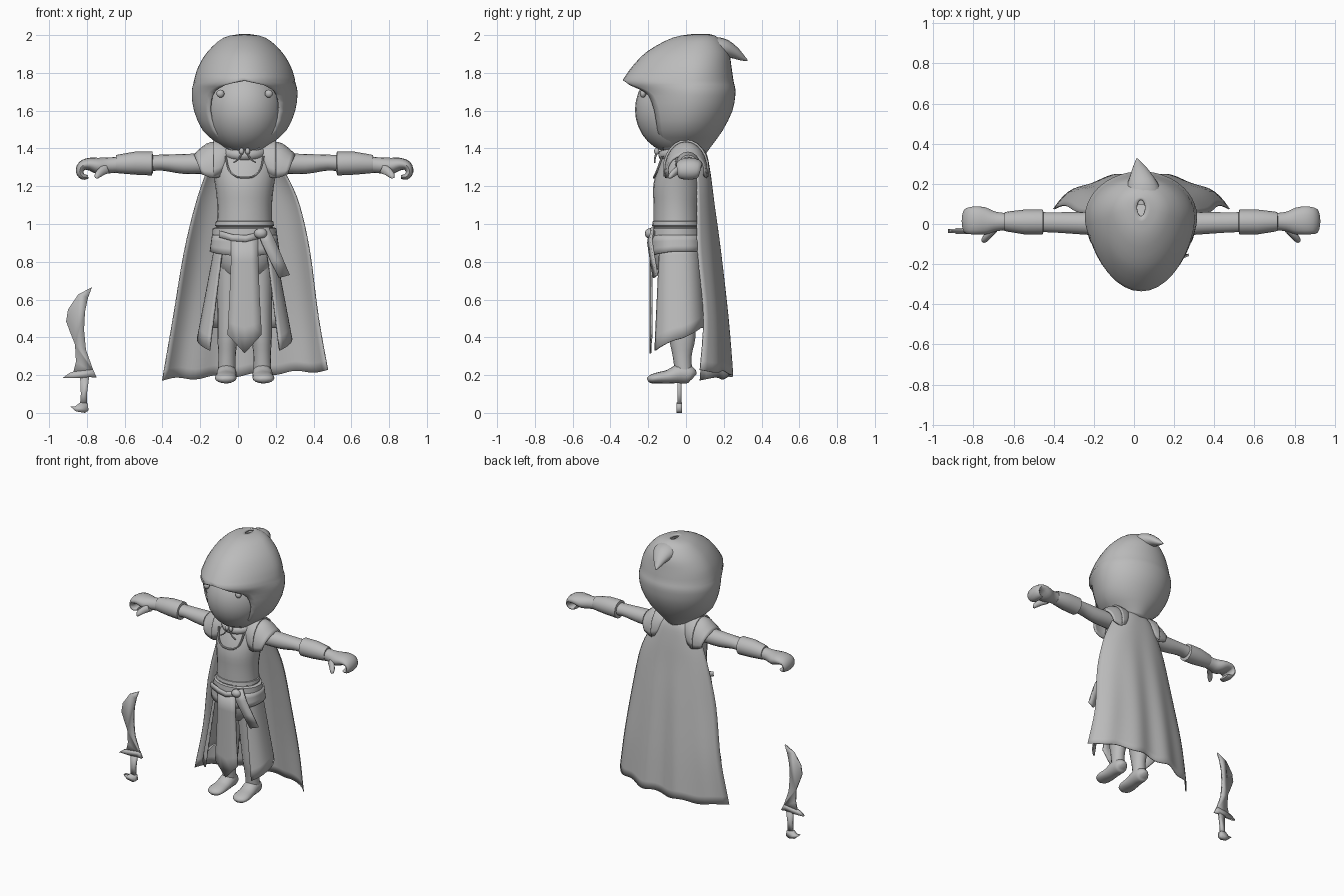
import bpy, bmesh, math
from mathutils import Vector

C = 0.035  # centre line of the figure
grey = bpy.data.materials.new("plain_grey")
grey.diffuse_color = (0.5, 0.5, 0.5, 1)


def finish(name, bm, thick=0, angle=50):
    bmesh.ops.remove_doubles(bm, verts=bm.verts, dist=0.0004)
    bmesh.ops.recalc_face_normals(bm, faces=bm.faces)
    me = bpy.data.meshes.new(name)
    bm.to_mesh(me)
    bm.free()
    ob = bpy.data.objects.new(name, me)
    bpy.context.collection.objects.link(ob)
    me.materials.append(grey)
    if thick:
        mod = ob.modifiers.new("thickness", 'SOLIDIFY')
        mod.thickness = thick
        mod.offset = 0
    bpy.ops.object.select_all(action='DESELECT')
    ob.select_set(True)
    bpy.context.view_layer.objects.active = ob
    bpy.ops.object.shade_smooth_by_angle(angle=math.radians(angle))
    return ob


def smooth(rows, n=3):
    """Catmull-Rom interpolation of a short list of tuples"""
    out = []
    for i in range(len(rows) - 1):
        a, b, c, d = (rows[max(0, min(len(rows) - 1, i + k))] for k in (-1, 0, 1, 2))
        for j in range(n):
            t = j / n
            out.append(tuple(0.5 * (2 * q + (r - p) * t + (2 * p - 5 * q + 4 * r - s) * t * t
                                    + (3 * q - p - 3 * r + s) * t ** 3)
                             for p, q, r, s in zip(a, b, c, d)))
    return out + [tuple(rows[-1])]


def skin(name, rows, closed=False, thick=0, angle=50):
    bm = bmesh.new()
    vs = [[bm.verts.new(p) for p in r] for r in rows]
    n = len(vs[0])
    for a, b in zip(vs, vs[1:]):
        for i in range(n if closed else n - 1):
            j = (i + 1) % n
            bm.faces.new((a[i], a[j], b[j], b[i]))
    if closed:
        bm.faces.new(vs[0])
        bm.faces.new(vs[-1])
    return finish(name, bm, thick, angle)


def tube(name, pts, side, seg=16, n=3, power=1.0):
    """Sweep: each point is x, y, z, radius along side, radius across"""
    pts = smooth(pts, n) if n > 1 else pts
    side, rows = Vector(side), []
    for i, p in enumerate(pts):
        t = Vector(pts[min(i + 1, len(pts) - 1)][:3]) - Vector(pts[max(i - 1, 0)][:3])
        up = t.normalized().cross(side).normalized()
        ring = []
        for k in range(seg):
            a = 2 * math.pi * k / seg
            c, s = math.cos(a), math.sin(a)
            c, s = (math.copysign(abs(v) ** power, v) for v in (c, s))
            ring.append(Vector(p[:3]) + side * c * max(p[3], .002) + up * s * max(p[4], .002))
        rows.append(ring)
    return skin(name, rows, True)


def ball(name, pos, scale, seg=20):
    bm = bmesh.new()
    bmesh.ops.create_uvsphere(bm, u_segments=seg, v_segments=seg // 2 + 2, radius=1)
    for v in bm.verts:
        v.co = Vector(pos) + Vector([a * b for a, b in zip(v.co, scale)])
    return finish(name, bm)


def plate(name, outline, y, thick):
    bm = bmesh.new()
    bm.faces.new([bm.verts.new((x, y, z)) for x, z in outline])
    return finish(name, bm, thick, 30)


X, Y = (1, 0, 0), (0, 1, 0)

# Hood: z, half width, front y, back y, centre y, opening half width
hood = smooth([(2.0, .02, .04, .12, .08, 0), (1.98, .11, -.07, .17, .07, 0),
               (1.91, .19, -.20, .22, .05, 0), (1.83, .24, -.28, .235, .04, 0),
               (1.76, .262, -.33, .245, .03, 0)], 3)
hood += smooth([(1.737, .267, -.325, .25, .03, .10), (1.715, .272, -.30, .255, .03, .14),
                (1.68, .274, -.275, .255, .03, .17), (1.60, .262, -.26, .24, .02, .183),
                (1.50, .218, -.23, .19, .0, .155), (1.43, .14, -.18, .14, -.01, .095),
                (1.375, .08, -.13, .10, -.01, .04)], 2)
rows = []
for z, hw, f, b, cy, w in hood:
    a0, row = math.asin(min(.95, max(0, w / hw))), []
    for i in range(41):
        a = a0 + (2 * math.pi - 2 * a0) * i / 40
        c = math.cos(a)
        y = cy - (cy - f) * c ** 1.25 if c > 0 else cy + (b - cy) * -c
        row.append((C + hw * math.sin(a), y, z))
    rows.append(row)
skin("hood", rows, thick=.012)
tube("hood_tip", [(C + .01, .10, 1.925, .10, .065), (C + .01, .19, 1.93, .08, .055),
                  (C, .25, 1.91, .052, .035), (C - .01, .29, 1.885, .028, .02),
                  (C - .02, .325, 1.865, .004, .004)], X)

# Head, eyes, neck and collar
ball("face", (C, -.045, 1.605), (.205, .225, .235), 28)
for s in (-1, 1):
    ball("eye", (C + s * .128, -.228, 1.69), (.021, .016, .021), 12)
    ball("collar_knot", (C + s * .016, -.155, 1.385), (.014, .014, .018), 10)
    tube("collar_string", [(C + s * .015, -.155, 1.38, .006, .006),
                           (C + s * .03, -.165, 1.345, .005, .005),
                           (C + s * .06, -.165, 1.325, .004, .004)], Y, 6)
tube("neck", [(C, -.02, 1.32, .085, .085), (C, -.02, 1.42, .08, .08)], X, 16, 1)
rows = []
for k in range(33):
    a = 2 * math.pi * k / 32
    rows.append([(C + (.105 + .022 * math.cos(b)) * math.sin(a),
                  -.02 - (.105 + .022 * math.cos(b)) * math.cos(a),
                  1.385 + .02 * math.cos(a) * -1 + .028 * math.sin(b))
                 for b in (i * math.pi / 4 for i in range(8))])
skin("collar", rows, True)

# Torso and neckline
tube("torso", [(C, -.02, 1.40, .07, .07), (C, -.02, 1.365, .15, .09), (C, -.03, 1.30, .17, .11),
               (C, -.045, 1.2, .155, .128), (C, -.05, 1.1, .145, .122), (C, -.05, 1.0, .147, .122),
               (C, -.05, .9, .16, .122), (C, -.05, .80, .15, .115), (C, -.04, .72, .10, .08)],
     X, 24)
tube("neckline", [(C - .10, -.125, 1.36, .006, .006), (C - .085, -.15, 1.29, .006, .006),
                  (C - .04, -.168, 1.25, .006, .006), (C + .04, -.168, 1.25, .006, .006),
                  (C + .085, -.15, 1.29, .006, .006), (C + .10, -.125, 1.36, .006, .006)], Y, 6)

for s in (-1, 1):
    # Sleeve, bracer, hand and thumb
    def arm(name, pts, **kw):
        tube(name, [(C + s * p[0],) + tuple(p[1:]) for p in pts], Y, **kw)
    arm("sleeve", [(.10, 0, 1.325, .06, .06), (.20, .002, 1.32, .06, .055),
                   (.32, .005, 1.318, .055, .053), (.44, .008, 1.325, .05, .042),
                   (.52, .01, 1.32, .05, .045)])
    arm("bracer", [(.485, .01, 1.32, .045, .045), (.49, .01, 1.32, .062, .063),
                   (.58, .01, 1.322, .062, .061), (.665, .012, 1.318, .05, .05),
                   (.68, .012, 1.318, .046, .047), (.682, .012, 1.318, .03, .03)], n=1)
    arm("hand", [(.66, .012, 1.315, .042, .042), (.72, .012, 1.31, .048, .042),
                 (.77, .015, 1.307, .066, .044), (.82, .018, 1.317, .07, .034),
                 (.86, .016, 1.308, .066, .026), (.873, .014, 1.275, .06, .02),
                 (.855, .012, 1.25, .054, .016), (.828, .012, 1.25, .045, .01)])
    arm("thumb", [(.725, -.02, 1.295, .025, .028), (.755, -.05, 1.28, .022, .024),
                  (.778, -.075, 1.258, .018, .018), (.785, -.085, 1.242, .008, .008)], seg=10)

    # Layered shoulder pads
    for name, g, pad in (("shoulder_pad", 0, [(.10, 1.41, 1.36, .07), (.14, 1.43, 1.30, .10),
                                              (.20, 1.42, 1.28, .108), (.265, 1.365, 1.285, .098)]),
                         ("shoulder_trim", 1, [(.085, 1.425, 1.37, .085), (.12, 1.44, 1.31, .11),
                                               (.165, 1.44, 1.29, .116)])):
        skin(name, [[(C + s * (dx - .03 * (1 - math.cos(a)) * (1 - g)), r * math.sin(a),
                      zl + (zt - zl) * math.cos(a))
                     for a in (math.radians(-105 + 15 * k) for k in range(15))]
                    for dx, zt, zl, r in smooth(pad)], thick=.012)

    # Leg and foot
    tube("leg", [(C + s * .075, -.03, .78, .075, .085), (C + s * .083, -.025, .55, .062, .075),
                 (C + s * .09, -.02, .40, .054, .07), (C + s * .093, -.02, .30, .046, .05),
                 (C + s * .095, -.01, .19, .048, .045)], X)
    tube("foot", [(C + s * .095, .042, .19, .02, .02), (C + s * .095, .025, .20, .045, .044),
                  (C + s * .095, -.03, .208, .053, .052), (C + s * .097, -.09, .192, .054, .037),
                  (C + s * .10, -.15, .185, .058, .029), (C + s * .10, -.188, .178, .045, .022),
                  (C + s * .10, -.203, .172, .015, .01)], X)

    # Wrapped skirt half and hip flap
    def wrap(name, a0, a1, ztop, bottom, r0, r1, n=8):
        rows = []
        for i in range(n + 1):
            t, row = i / n, []
            for k in range(21):
                a = a0 + (a1 - a0) * k / 20
                c = math.cos(a)
                rx, ry = (p + (q - p) * t for p, q in zip(r0, r1))
                row.append((C + s * rx * math.sin(a),
                            -.045 - ry * math.copysign(abs(c) ** .75, c),
                            ztop + (bottom(a) - ztop) * t))
            rows.append(row)
        skin(name, rows, thick=.01)
    wrap("skirt_side", .84, math.pi, .9, lambda a: .33 + .12 * min(1, (a - .84) / 1.5),
         (.152, .125), (.248, .16))
    wrap("hip_flap", .24, 2.9, .94, lambda a: .825 + .02 * min(a, 1.5), (.168, .134), (.18, .14), 3)

# Front cloth panel
skin("front_panel", [[(C + u * w, -.18 - .008 * (1 - u * u), z + .1 * abs(u) * tip)
                      for u in (-1, -.5, 0, .5, 1)]
                     for z, w, tip in ((.93, .07, 0), (.8, .072, 0), (.6, .08, 0),
                                       (.45, .087, .3), (.315, .09, 1))], thick=.008)

# Belts, buckle knot and hanging strap
for name, z0, z1, rx, ry in (("belt", .93, .982, .173, .138), ("upper_belt", .985, 1.02, .156, .13)):
    tube(name, [(C, -.05, z0, rx - .01, ry - .01), (C, -.05, z0 + .006, rx, ry),
                (C, -.05, z1 - .006, rx - .004, ry - .004), (C, -.05, z1, rx - .016, ry - .016)],
         X, 24, 1)
ball("belt_knot", (C + .085, -.19, .95), (.035, .028, .028), 12)
skin("hanging_strap", [[(x - w, y - .005, z), (x + w, y + .012, z + .015)] for x, y, z, w in
                       ((.13, -.185, .97, .03), (.16, -.195, .90, .034),
                        (.205, -.18, .80, .032), (.245, -.165, .715, .028))], thick=.012)
skin("sash", [[(x, -.192 + abs(x - C) * .2, z), (x, -.197 + abs(x - C) * .2, z - .035)]
              for x, z in ((-.10, .965), (-.03, .945), (.04, .94), (.12, .96))], thick=.012)

# Cape: z, left x, right x, middle y, edge y, fold depth
cape = smooth([(1.41, -.05, .12, .085, .05, 0), (1.36, -.125, .195, .11, .04, 0),
               (1.25, -.175, .26, .13, .055, 0), (1.1, -.225, .325, .15, .06, .1),
               (.85, -.285, .38, .185, .065, .35), (.5, -.345, .425, .225, .10, .7),
               (.2, -.40, .475, .25, .085, 1)], 4)
rows = []
for z, xl, xr, ym, ye, fold in cape:
    row = []
    for k in range(37):
        u = k / 18 - 1
        y = ye + (ym - ye) * (1 - abs(u) ** 3.2) - fold * .022 * (.5 + .5 * math.cos(u * 11))
        hem = fold ** 3 * (.025 * u + .008 * math.sin(u * 13))
        row.append((xl + (xr - xl) * (k / 36), y, z + hem))
    rows.append(row)
skin("cape", rows, thick=.006)

# Curved sword: blade, guard, grip and pommel
plate("sword_blade", [(-.773, .665), (-.845, .628), (-.90, .548), (-.91, .484), (-.89, .43),
                      (-.863, .362), (-.858, .272), (-.873, .21), (-.76, .21), (-.773, .245),
                      (-.805, .335), (-.815, .44), (-.81, .536), (-.794, .61)], -.035, .012)
plate("sword_guard", [(-.873, .218), (-.895, .21), (-.926, .186), (-.836, .184), (-.789, .19),
                      (-.747, .186), (-.768, .23)], -.035, .02)
plate("sword_grip", [(-.836, .19), (-.832, .10), (-.836, .05), (-.80, .05), (-.80, .10),
                     (-.788, .19)], -.035, .02)
plate("sword_pommel", [(-.836, .055), (-.862, .035), (-.889, .035), (-.858, .008), (-.81, 0),
                       (-.792, .012), (-.794, .05)], -.035, .03)
